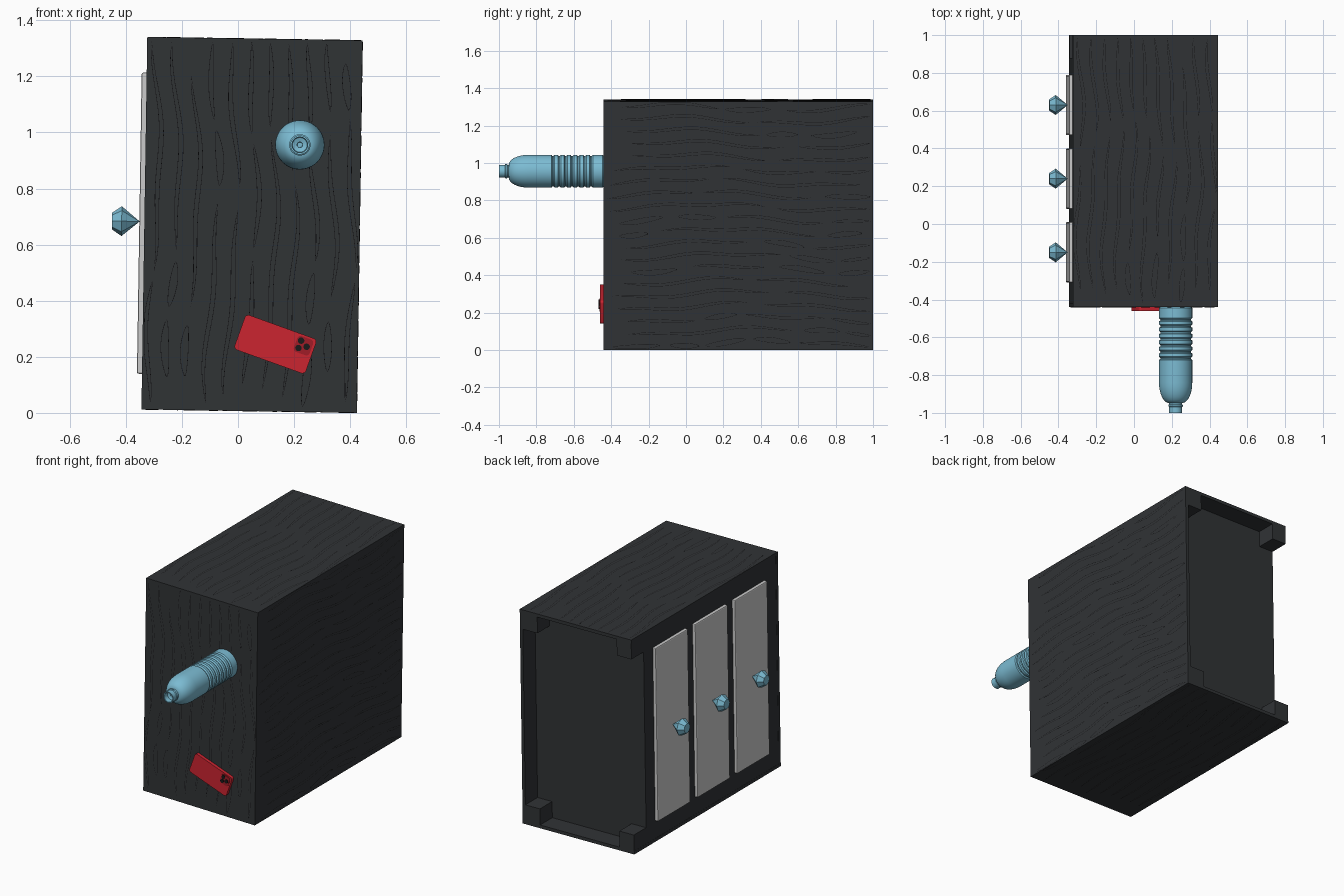
import bpy, bmesh, math, random
from mathutils import Matrix, Vector

if "Cube" in bpy.data.objects:
    bpy.data.objects.remove(bpy.data.objects["Cube"])

random.seed(4)
HX, HZ = 0.384, 0.664          # half depth and half width of the cabinet
TOP, FLOOR = -0.44, 1.0        # cabinet lies on its side: its top faces -y
parts = []


def material(name, rgb):
    m = bpy.data.materials.new(name)
    m.diffuse_color = (*rgb, 1)
    m.use_nodes = True
    m.node_tree.nodes["Principled BSDF"].inputs["Base Color"].default_value = m.diffuse_color
    return m


WOOD = material("dark_wood", (0.03, 0.033, 0.036))
GRAIN = material("grain_lines", (0.008, 0.008, 0.009))
BLUE = material("blue", (0.2, 0.5, 0.65))
RED = material("red", (0.6, 0.018, 0.03))
DARK_RED = material("dark_red", (0.35, 0.012, 0.02))
BLACK = material("black", (0.01, 0.01, 0.01))


def finish(name, bm, mat=None, smooth=False):
    bmesh.ops.recalc_face_normals(bm, faces=bm.faces)
    me = bpy.data.meshes.new(name)
    bm.to_mesh(me)
    bm.free()
    ob = bpy.data.objects.new(name, me)
    bpy.context.collection.objects.link(ob)
    if mat:
        me.materials.append(mat)
    if smooth:
        bpy.ops.object.select_all(action='DESELECT')
        ob.select_set(True)
        bpy.context.view_layer.objects.active = ob
        bpy.ops.object.shade_smooth_by_angle(angle=math.radians(35))
    parts.append(ob)
    return ob


def box(name, lo, hi, mat=None, bevel=0):
    lo, hi = Vector(lo), Vector(hi)
    bm = bmesh.new()
    bmesh.ops.create_cube(bm, size=1, matrix=Matrix.Translation((lo + hi) / 2)
                          @ Matrix.Diagonal((*(hi - lo), 1)))
    ob = finish(name, bm, mat)
    if bevel:
        mod = ob.modifiers.new("bevel", 'BEVEL')
        mod.width, mod.segments = bevel, 2
    return ob


def lathe(name, profile, sides, matrix, mat, smooth):
    """Revolve (radius, height) points about local z."""
    bm = bmesh.new()
    rings = []
    for r, h in profile:
        rings.append([bm.verts.new(matrix @ Vector((r * math.cos(i * math.tau / sides),
                      r * math.sin(i * math.tau / sides), h))) for i in range(sides)])
    for a, b in zip(rings, rings[1:]):
        for i in range(sides):
            j = (i + 1) % sides
            bm.faces.new((a[i], a[j], b[j], b[i]))
    bm.faces.new(rings[0])
    bm.faces.new(rings[-1])
    bmesh.ops.remove_doubles(bm, verts=bm.verts, dist=0.0003)
    return finish(name, bm, mat, smooth)


def plate(name, a, b, w, h, r, y0, y1, mat):
    """Rounded plate placed in the tilted phone's own axes (a along, b across)."""
    bm = bmesh.new()
    t = 0.33
    vs = []
    for k, (sx, sz) in enumerate(((1, 1), (-1, 1), (-1, -1), (1, -1))):
        for i in range(7):
            ang = (k + i / 6) * math.pi / 2
            p = a + sx * (w / 2 - r) + r * math.cos(ang)
            q = b + sz * (h / 2 - r) + r * math.sin(ang)
            vs.append(bm.verts.new((0.09 + p * math.cos(t) + q * math.sin(t), y0,
                                    -0.424 - p * math.sin(t) + q * math.cos(t))))
    bmesh.ops.remove_doubles(bm, verts=vs, dist=0.0001)
    f = bm.faces.new([v for v in vs if v.is_valid])
    ext = bmesh.ops.extrude_face_region(bm, geom=[f])
    moved = [v for v in ext["geom"] if isinstance(v, bmesh.types.BMVert)]
    bmesh.ops.translate(bm, vec=(0, y1 - y0, 0), verts=moved)
    return finish(name, bm, mat, True)


def grain(name, length, width, to_world):
    """Tapered streak outlines following one wavy flow over a panel."""
    cu = bpy.data.curves.new(name, 'CURVE')
    cu.dimensions = '3D'
    cu.bevel_depth, cu.bevel_resolution = 0.0025, 0
    cu.materials.append(GRAIN)
    ph = random.uniform(0, 6)
    rows = round(width / 0.068)
    for k in range(rows):
        row = (k + 0.5) / rows * width - width / 2
        u = -length / 2 + random.uniform(0.01, 0.15)
        while u < length / 2 - 0.12:
            knot = random.random() < 0.25
            span = random.uniform(0.15, 0.25) if knot else random.uniform(0.35, 0.9)
            end = min(u + span, length / 2 - 0.015)
            half = 0.014 if knot else 0.008
            pts = []
            for side in (1, -1):
                for i in range(20):
                    s = i / 20 if side > 0 else 1 - i / 20
                    x = u + (end - u) * s
                    v = row + 0.018 * math.sin(5 * x + ph + 2.2 * row) \
                        + 0.008 * math.sin(13 * x + 9 * row)
                    v += side * half * math.sin(math.pi * s) ** 0.6
                    v = max(-width / 2 + 0.006, min(width / 2 - 0.006, v))
                    pts.append((*to_world(x, v), 1))
            sp = cu.splines.new('POLY')
            sp.points.add(len(pts) - 1)
            for p, co in zip(sp.points, pts):
                p.co = co
            sp.use_cyclic_u = True
            u = end + random.uniform(0.03, 0.09)
    ob = bpy.data.objects.new(name, cu)
    bpy.context.collection.objects.link(ob)
    parts.append(ob)


# Cabinet: carcass with a recessed underside, and panels running down to the feet
T = 0.02
box("carcass", (-HX + 0.001, TOP + T, -HZ + T), (HX - T, 0.88, HZ - T), WOOD)
box("top_panel", (-HX, TOP, -HZ), (HX, TOP + T, HZ), WOOD)
box("back_panel", (HX - T, TOP + T, -HZ + T), (HX, FLOOR, HZ - T), WOOD)
for s, side in ((1, "upper"), (-1, "lower")):
    z0, z1 = sorted((s * HZ, s * (HZ - T)))
    box(side + "_side_panel", (-HX, TOP + T, z0), (HX, FLOOR, z1), WOOD)
    for x, end in ((-HX + 0.001, "front"), (HX - T - 0.1, "back")):
        z0, z1 = sorted((s * (HZ - T), s * (HZ - T - 0.1)))
        box(f"{end}_{side}_foot", (x, 0.88, z0), (x + 0.1, FLOOR, z1), WOOD)

# Wood grain on the four panelled faces
E = 0.0015
MID = (TOP + FLOOR) / 2
grain("top_grain", 2 * HZ, 2 * HX, lambda u, v: (v, TOP + E, u))
grain("back_grain", FLOOR - TOP, 2 * HZ, lambda u, v: (HX - E, MID + u, v))
grain("upper_side_grain", FLOOR - TOP, 2 * HX, lambda u, v: (v, MID + u, HZ - E))
grain("lower_side_grain", FLOOR - TOP, 2 * HX, lambda u, v: (v, MID + u, -HZ + E))

# Drawers with gem-shaped knobs
gem = [(0.001, 0), (0.053, 0.063), (0.03, 0.097)]
for i, y in enumerate((-0.15, 0.24, 0.63)):
    box(f"drawer_{i + 1}", (-HX - 0.018, y - 0.16, -0.537), (-HX + 0.01, y + 0.16, 0.537), bevel=0.006)
    m = Matrix.Translation((-HX - 0.018, y, 0.006)) @ Matrix.Rotation(-math.pi / 2, 4, 'Y')
    lathe(f"knob_{i + 1}", gem, 8, m, BLUE, False)

# Ribbed bottle standing on the cabinet top, profile from base to mouth
R = 0.088
prof = [(R - 0.006, 0), (R, 0.006), (R, 0.058)]
for i in range(7):
    h = 0.062 + i * 0.034
    prof += [(R - 0.007, h + 0.003), (R - 0.007, h + 0.009), (R, h + 0.013), (R, h + 0.03)]
prof += [(R, 0.40)]
prof += [(0.034 + (R - 0.034) * math.cos(a), 0.40 + 0.108 * math.sin(a))
         for a in (k * math.pi / 16 for k in range(1, 9))]
prof += [(0.034, 0.515), (0.038, 0.518), (0.038, 0.526), (0.034, 0.529), (0.034, 0.56),
         (0.028, 0.56), (0.026, 0.53), (0.01, 0.525), (0.009, 0.51)]
m = Matrix.Translation((0.166, TOP, 0.288)) @ Matrix.Rotation(math.pi / 2, 4, 'X')
lathe("bottle", prof, 48, m, BLUE, True)

# Phone lying on the cabinet top
plate("phone", 0, 0, 0.27, 0.132, 0.014, TOP, TOP - 0.02, RED)
plate("camera_block", 0.096, 0.029, 0.06, 0.06, 0.013, TOP - 0.02, TOP - 0.023, DARK_RED)
for i, (a, b) in enumerate(((0.082, 0.043), (0.082, 0.015), (0.108, 0.029))):
    plate(f"lens_{i + 1}", a, b, 0.023, 0.023, 0.0115, TOP - 0.023, TOP - 0.027, BLACK)

# Slight lean of the whole group, set on the ground
place = Matrix.Translation((0.05, 0, 0.6703)) @ Matrix.Rotation(0.0157, 4, 'Y')
for ob in parts:
    ob.matrix_world = place
